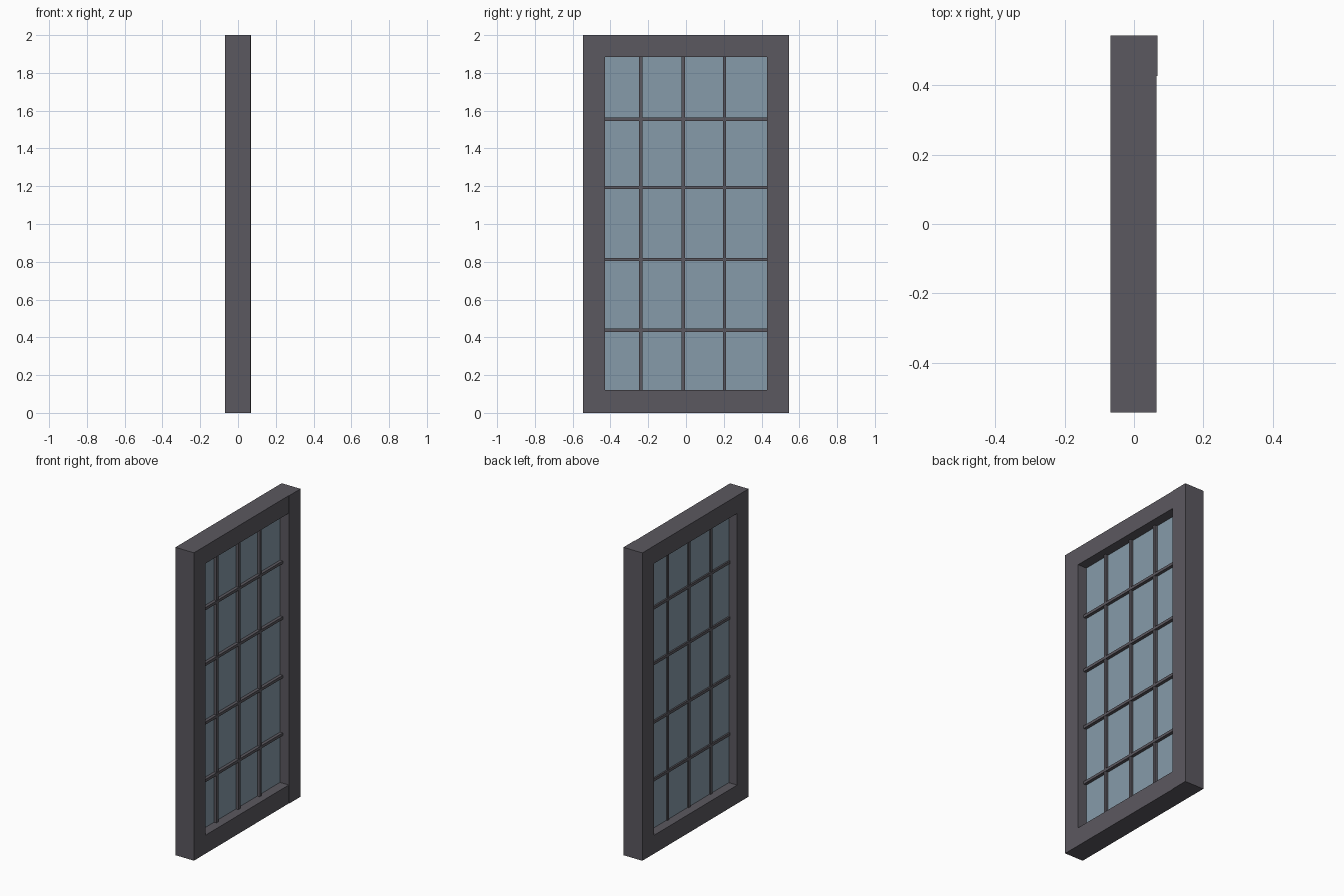
import bpy

if "Cube" in bpy.data.objects:
    bpy.data.objects.remove(bpy.data.objects["Cube"])


def material(name, rgb):
    m = bpy.data.materials.new(name)
    m.diffuse_color = (*rgb, 1)
    m.use_nodes = True
    m.node_tree.nodes["Principled BSDF"].inputs["Base Color"].default_value = m.diffuse_color
    return m


FRAME = material("dark_grey_frame", (0.105, 0.098, 0.115))
GLASS = material("blue_grey_glass", (0.24, 0.33, 0.40))


def box(name, x, y, z, mat):
    """Box from (min, max) ranges on each axis."""
    bpy.ops.mesh.primitive_cube_add(size=1, location=[sum(r) / 2 for r in (x, y, z)])
    ob = bpy.context.object
    ob.name = name
    ob.scale = [r[1] - r[0] for r in (x, y, z)]
    bpy.ops.object.transform_apply(location=False, rotation=False, scale=True)
    ob.data.materials.append(mat)
    return ob


W, H = 0.545, 2.0            # outer half width, height
OW, Z0, Z1 = 0.428, 0.12, 1.885   # opening half width, bottom, top
BACK, FACE = -0.068, 0.065

# outer frame: the right stile stands slightly proud
box("bottom_rail", (BACK, FACE), (-W, OW), (0, Z0), FRAME)
box("top_rail", (BACK, FACE), (-W, OW), (Z1, H), FRAME)
box("left_stile", (BACK, FACE), (-W, -OW), (Z0, Z1), FRAME)
box("right_stile", (BACK, FACE + 0.003), (OW, W), (0, H), FRAME)

# glass pane in the middle of the frame depth
box("glass_pane", (-0.008, 0.002), (-OW - 0.01, OW + 0.01), (Z0 - 0.01, Z1 + 0.01), GLASS)

# glazing bars pass through the glass on both sides
T = 0.009
for i, z in enumerate((0.438, 0.812, 1.193, 1.555)):
    box(f"horizontal_bar_{i + 1}", (-0.018, 0.022), (-OW, OW), (z - T, z + T), FRAME)
for i, y in enumerate((-0.24, -0.014, 0.204)):
    box(f"vertical_bar_{i + 1}", (-0.016, 0.02), (y - T, y + T), (Z0, Z1), FRAME)
